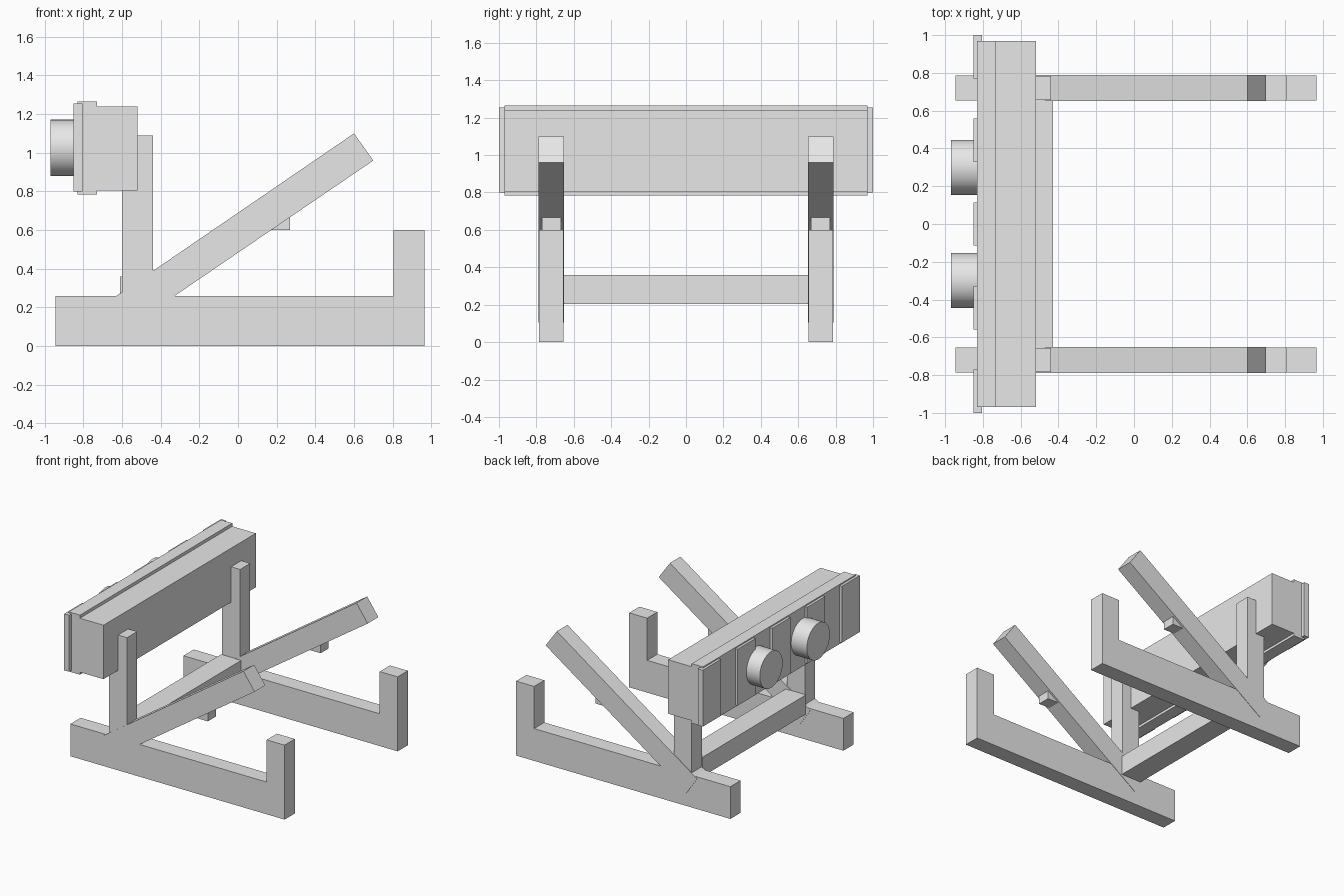
import bpy
import math

old = bpy.data.objects.get("Cube")
if old:
    bpy.data.objects.remove(old, do_unlink=True)

grey = bpy.data.materials.new("plain grey")
grey.use_nodes = True
colour = (0.8, 0.8, 0.8, 1)
grey.diffuse_color = colour
grey.node_tree.nodes["Principled BSDF"].inputs["Base Color"].default_value = colour


def prism(name, profile, y0, y1):
    """Extrude an x-z outline (clockwise from the front) along y."""
    n = len(profile)
    verts = [(x, y, z) for y in (y0, y1) for x, z in profile]
    faces = [tuple(range(n)), tuple(reversed(range(n, 2 * n)))]
    faces += [(i, i + n, (i + 1) % n + n, (i + 1) % n) for i in range(n)]
    mesh = bpy.data.meshes.new(name)
    mesh.from_pydata(verts, [], [tuple(reversed(f)) for f in faces])
    mesh.materials.append(grey)
    mesh.update()
    obj = bpy.data.objects.new(name, mesh)
    bpy.context.collection.objects.link(obj)
    return obj


def box(name, x0, x1, y0, y1, z0, z1):
    return prism(name, [(x0, z0), (x0, z1), (x1, z1), (x1, z0)], y0, y1)


def pair(name, profile, inner, outer):
    """The same part on both sides of the model."""
    prism("front_" + name, profile, -outer, -inner)
    prism("back_" + name, profile, inner, outer)


# Side frames: runner with raised end, post, sloping arm and its small stop
pair("runner", [(-0.945, 0), (-0.945, 0.26), (0.805, 0.26),
                (0.805, 0.6), (0.965, 0.6), (0.965, 0)], 0.655, 0.785)
pair("post", [(-0.6, 0.2), (-0.6, 1.09), (-0.44, 1.09), (-0.44, 0.2)], 0.656, 0.784)
pair("arm", [(-0.65, 0.245), (0.6, 1.1), (0.7, 0.96), (-0.555, 0.105)], 0.652, 0.788)
pair("arm_stop", [(0.17, 0.6), (0.17, 0.665), (0.27, 0.665), (0.27, 0.6)], 0.667, 0.77)

# Bar joining the two frames
box("cross_bar", -0.61, -0.43, -0.66, 0.66, 0.205, 0.36)

# Long housing with a slightly larger rim
box("housing", -0.8, -0.52, -0.97, 0.97, 0.805, 1.24)
box("housing_rim", -0.83, -0.73, -0.97, 0.97, 0.785, 1.265)

# Raised face panels, evenly spaced, the outer two overhanging the ends
for i in range(5):
    y = (i - 2) * 0.4425
    box(f"face_panel_{i + 1}", -0.85, -0.805, y - 0.115, y + 0.115, 0.8, 1.255)

# Round knobs
for side, y in (("front", -0.3), ("back", 0.3)):
    bpy.ops.mesh.primitive_cylinder_add(
        vertices=64, radius=0.146, depth=0.15,
        location=(-0.895, y, 1.025), rotation=(0, math.pi / 2, 0))
    knob = bpy.context.object
    knob.name = side + "_knob"
    knob.data.materials.append(grey)
    bpy.ops.object.shade_smooth_by_angle(angle=math.radians(30))
